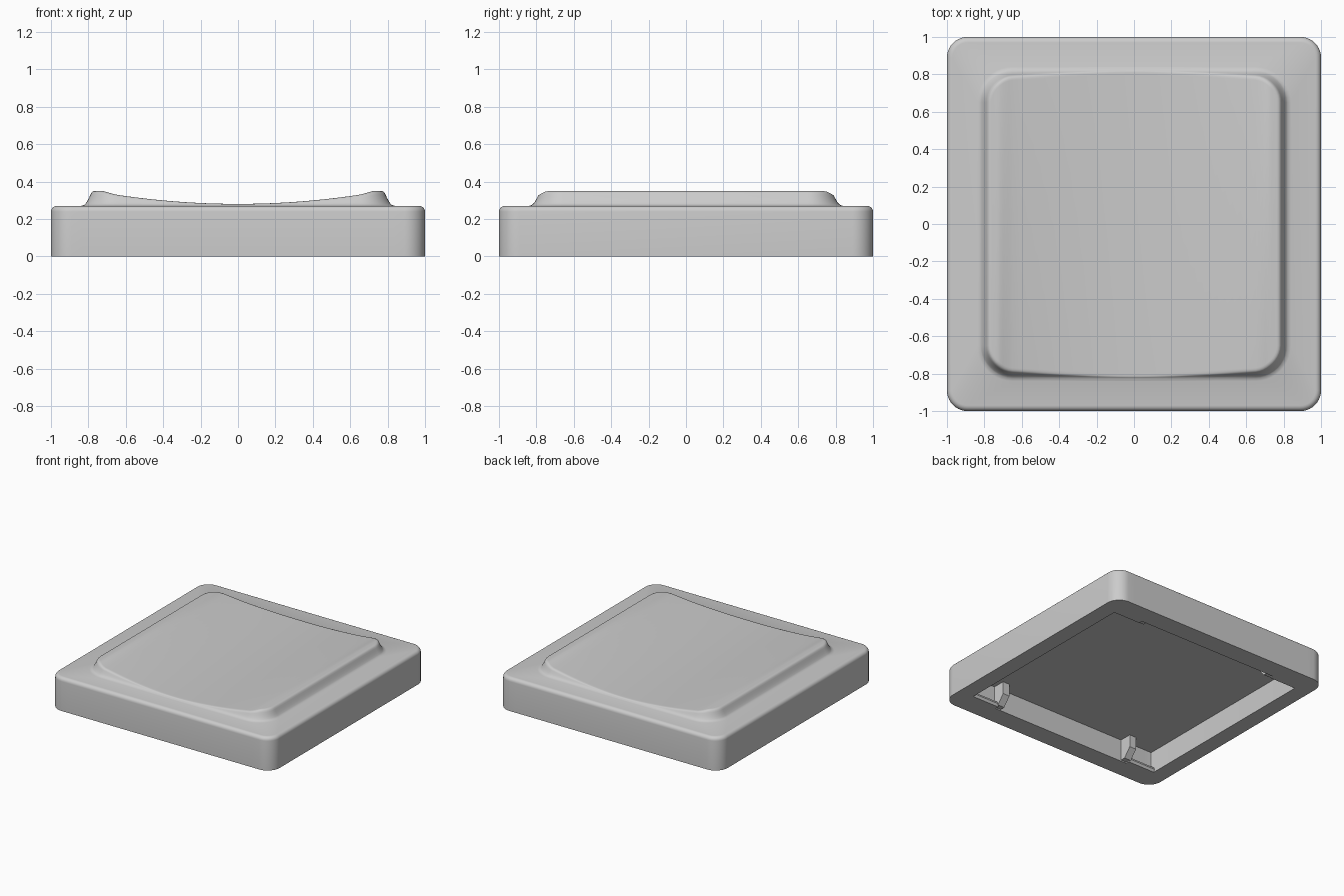
import bpy, bmesh
from math import sin, cos, pi

cube = bpy.data.objects.get("Cube")
if cube:
    bpy.data.objects.remove(cube, do_unlink=True)

grey = bpy.data.materials.new("plain grey")
grey.use_nodes = True
COLOUR = (0.6, 0.6, 0.6, 1)
grey.diffuse_color = COLOUR
grey.node_tree.nodes["Principled BSDF"].inputs["Base Color"].default_value = COLOUR

ARC, SPAN = 10, 32          # corner steps, steps along the front edge
TOP, CEILING = 0.27, 0.18   # deck height, cavity ceiling height


def outline(hx, hy, r):
    """Rounded rectangle as (x, y, normal x, normal y), front half then back."""
    half = []
    for i in range(ARC + 1):
        a = pi + i / ARC * pi / 2
        half.append((-hx + r + r * cos(a), -hy + r + r * sin(a), cos(a), sin(a)))
    for i in range(1, SPAN):
        half.append(((hx - r) * (2 * i / SPAN - 1), -hy, 0, -1))
    half += [(-x, y, -nx, ny) for x, y, nx, ny in half[ARC::-1]]
    return half + [(x, -y, nx, -ny) for x, y, nx, ny in reversed(half)]


def flat_ring(hx, hy, r, z):
    return [(x, y, z) for x, y, _, _ in outline(hx, hy, r)]


def inset_at(h):
    """Inward slope of the pad's side at height h above the deck."""
    steps = [(0, 0), (0.006, 0.018), (0.015, 0.027), (0.04, 0.042), (0.07, 0.055), (0.1, 0.065)]
    for (h0, d0), (h1, d1) in zip(steps, steps[1:]):
        if h <= h1:
            return d0 + (d1 - d0) * (h - h0) / (h1 - h0)


def pad_ring(f, extra):
    """Ring at fraction f of the height of the dished pad."""
    ring = []
    for x, y, nx, ny in outline(0.84, 0.84, 0.19):
        crest = 0.281 + 0.069 * (min(abs(x), 0.77) / 0.77) ** 2
        h = f * (crest - TOP)
        d = inset_at(h) + extra
        ring.append((x - nx * d, y - ny * d, TOP + h))
    return ring


def finish(bm, name):
    bmesh.ops.recalc_face_normals(bm, faces=bm.faces)
    mesh = bpy.data.meshes.new(name)
    bm.to_mesh(mesh)
    bm.free()
    mesh.materials.append(grey)
    ob = bpy.data.objects.new(name, mesh)
    bpy.context.collection.objects.link(ob)
    return ob


# Shell: cavity, rim, outer wall, rounded top edge, then the dished pad
rings = [flat_ring(0.87, 0.84, 0.004, CEILING), flat_ring(0.87, 0.84, 0.004, 0),
         flat_ring(1, 1, 0.11, 0)]
FILLET = 0.03
for i in range(6):
    a = i / 5 * pi / 2
    d = FILLET * (1 - cos(a))
    rings.append(flat_ring(1 - d, 1 - d, 0.11 - d, TOP - FILLET + FILLET * sin(a)))
for f, extra in [(0, 0), (0.08, 0), (0.18, 0), (0.35, 0), (0.55, 0), (0.75, 0),
                 (0.88, 0.001), (0.95, 0.005), (0.99, 0.011), (1, 0.02)]:
    rings.append(pad_ring(f, extra))

bm = bmesh.new()
loops = [[bm.verts.new(p) for p in ring] for ring in rings]
n = len(loops[0])
for a, b in zip(loops, loops[1:]):
    for i in range(n):
        j = (i + 1) % n
        bm.faces.new((a[i], a[j], b[j], b[i]))
for cap in (loops[0], loops[-1]):   # strips from front edge to back edge
    for i in range(n // 2 - 1):
        bm.faces.new((cap[i], cap[i + 1], cap[n - 2 - i], cap[n - 1 - i]))
shell = finish(bm, "button_shell")
bpy.context.view_layer.objects.active = shell
shell.select_set(True)
bpy.ops.object.shade_smooth_by_angle(angle=pi / 5)
shell.select_set(False)


def extrude_x(name, profile, x0, x1, sx, sy):
    """Prism of a (y, z) profile between two x values, mirrored by sign."""
    bm = bmesh.new()
    ends = [[bm.verts.new((sx * x, sy * y, z)) for y, z in profile] for x in (x0, x1)]
    for end in ends:
        bm.faces.new(end)
    for i in range(len(profile)):
        j = (i + 1) % len(profile)
        bm.faces.new((ends[0][i], ends[0][j], ends[1][j], ends[1][i]))
    finish(bm, name)


# Clips and corner ledges inside the cavity
CLIP = [(0.85, CEILING + 0.01), (0.74, CEILING + 0.01), (0.74, 0.08), (0.8, 0.01), (0.85, 0.01)]
LEDGE = [(0.85, 0), (0.81, 0), (0.8, 0.02), (0.81, 0.04), (0.85, 0.04)]
for side, sx in (("left", 1), ("right", -1)):
    for end, sy in (("front", -1), ("back", 1)):
        extrude_x(f"{end}_{side}_clip", CLIP, 0.58, 0.64, sx, sy)
        extrude_x(f"{end}_{side}_ledge", LEDGE, 0.63, 0.88, sx, sy)
